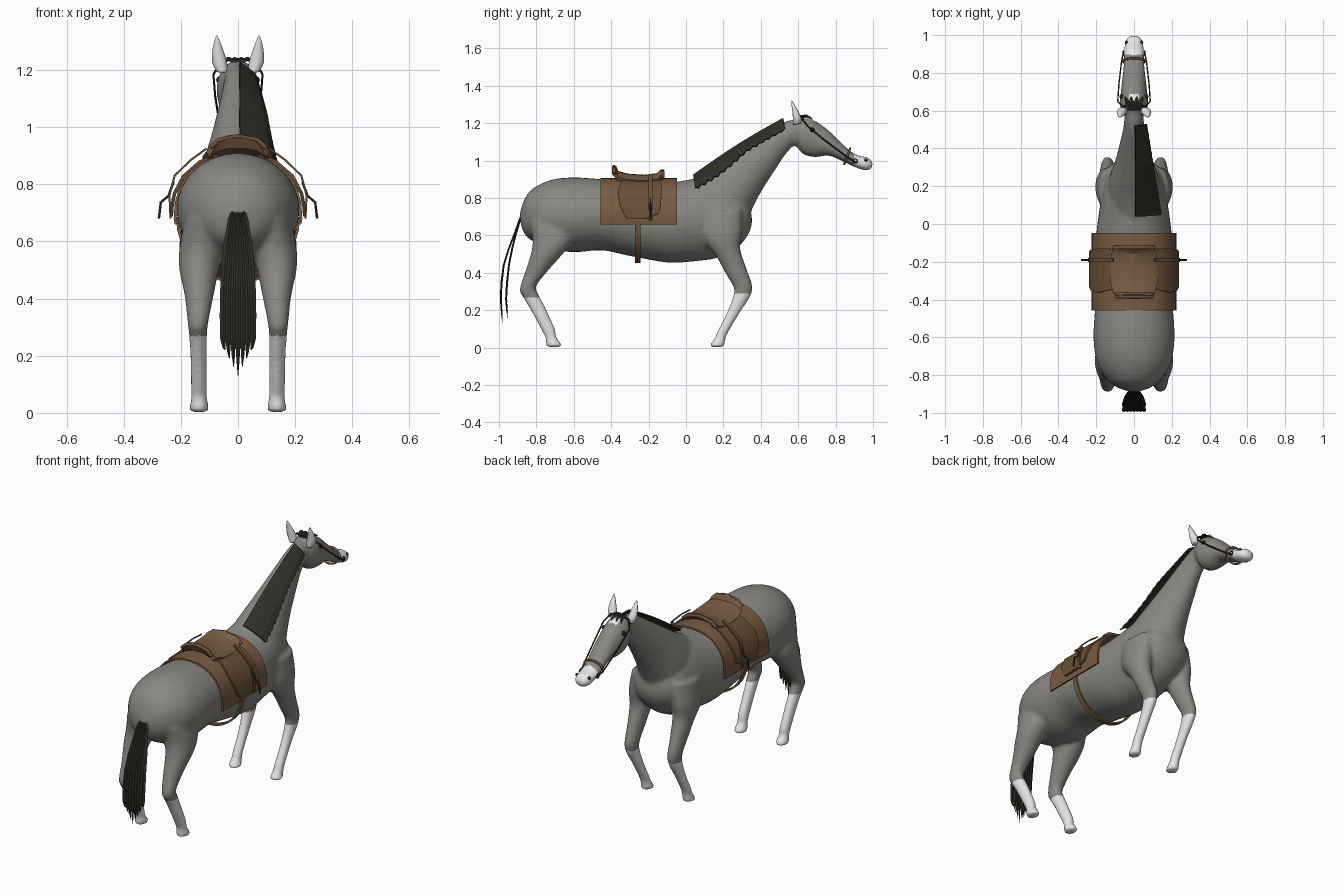
import bpy, bmesh, math
from mathutils import Vector

if "Cube" in bpy.data.objects:
    bpy.data.objects.remove(bpy.data.objects["Cube"])


def material(name, r, g, b):
    m = bpy.data.materials.new(name)
    m.diffuse_color = (r, g, b, 1)
    m.use_nodes = True
    m.node_tree.nodes["Principled BSDF"].inputs["Base Color"].default_value = m.diffuse_color
    return m


GREY = material("grey coat", 0.25, 0.245, 0.225)
WHITE = material("white markings", 0.8, 0.8, 0.8)
DARK = material("dark hair", 0.028, 0.027, 0.02)
BROWN = material("brown leather", 0.19, 0.105, 0.055)
TAN = material("dark leather", 0.14, 0.078, 0.04)
IRON = material("black trim", 0.02, 0.017, 0.014)


def finish(name, bm, mat, smooth=True):
    bmesh.ops.recalc_face_normals(bm, faces=bm.faces[:])
    me = bpy.data.meshes.new(name)
    bm.to_mesh(me)
    bm.free()
    me.materials.append(mat)
    ob = bpy.data.objects.new(name, me)
    bpy.context.collection.objects.link(ob)
    if smooth:
        for p in me.polygons:
            p.use_smooth = True
    return ob


def spline(st, sub):
    """Catmull-Rom resampling of the cross-section list."""
    out = []
    for i in range(len(st) - 1):
        p0, p1, p2, p3 = (st[min(max(i + k, 0), len(st) - 1)] for k in (-1, 0, 1, 2))
        for s in range(sub):
            t = s / sub
            out.append([0.5 * (2 * b + (c - a) * t + (2 * a - 5 * b + 4 * c - d) * t * t
                               + (3 * b - a - 3 * c + d) * t ** 3)
                        for a, b, c, d in zip(p0, p1, p2, p3)])
    return out + [list(st[-1])]


def loft(bm, stations, side=1, n=24, sub=4):
    """Elliptic sections: two outline points (y, z), half width, x centre."""
    rings = []
    for ay, az, by, bz, hw, cx in spline(stations, sub):
        ring = []
        for k in range(n):
            a = 2 * math.pi * k / n
            c = math.cos(a) / 2
            ring.append(bm.verts.new((side * (cx + hw * math.sin(a)),
                                      (ay + by) / 2 + (ay - by) * c,
                                      (az + bz) / 2 + (az - bz) * c)))
        rings.append(ring)
    faces = [bm.faces.new((p[k], p[(k + 1) % n], q[(k + 1) % n], q[k]))
             for p, q in zip(rings, rings[1:]) for k in range(n)]
    faces += [bm.faces.new(rings[0]), bm.faces.new(rings[-1])]
    bmesh.ops.recalc_face_normals(bm, faces=faces)


def sheet(name, rows, mat, thick, smooth=True):
    """Grid of points with thickness."""
    bm = bmesh.new()
    g = [[bm.verts.new(p) for p in r] for r in rows]
    for p, q in zip(g, g[1:]):
        for k in range(len(p) - 1):
            bm.faces.new((p[k], p[k + 1], q[k + 1], q[k]))
    ob = finish(name, bm, mat, False)
    mod = ob.modifiers.new("thickness", "SOLIDIFY")
    mod.thickness, mod.offset = thick, 0
    if smooth:
        bpy.context.view_layer.objects.active = ob
        ob.select_set(True)
        bpy.ops.object.modifier_apply(modifier="thickness")
        bpy.ops.object.shade_smooth_by_angle(angle=math.radians(35))
        ob.select_set(False)
    return ob


def cord(name, pts, mat, r, cyclic=False):
    cu = bpy.data.curves.new(name, "CURVE")
    cu.dimensions = "3D"
    cu.bevel_depth, cu.bevel_resolution, cu.use_fill_caps = r, 1, True
    sp = cu.splines.new("POLY")
    sp.points.add(len(pts) - 1)
    for p, c in zip(sp.points, pts):
        p.co = (*c, 1)
    sp.use_cyclic_u = cyclic
    cu.materials.append(mat)
    ob = bpy.data.objects.new(name, cu)
    bpy.context.collection.objects.link(ob)


# Horse body: torso, neck, head and legs blended into one skin
torso = [(-.888, .72, -.888, .68, .02), (-.865, .79, -.865, .61, .09), (-.82, .85, -.82, .57, .145),
         (-.72, .897, -.74, .53, .197), (-.6, .91, -.6, .51, .215), (-.45, .90, -.45, .52, .207),
         (-.3, .882, -.3, .49, .203), (-.1, .882, -.1, .455, .203), (.03, .9, .03, .46, .19),
         (.15, .92, .17, .48, .17), (.26, .86, .27, .53, .15), (.33, .78, .33, .6, .10),
         (.352, .70, .352, .66, .03)]
neck = [(.03, .9, .3, .58, .15), (.13, .955, .345, .72, .13), (.25, 1.035, .40, .83, .10),
        (.38, 1.12, .47, .94, .075), (.48, 1.185, .53, 1.03, .057), (.55, 1.215, .59, 1.09, .05),
        (.6, 1.22, .64, 1.09, .045)]
head = [(.565, 1.2, .565, 1.13, .035), (.59, 1.225, .59, 1.08, .06), (.65, 1.232, .625, 1.035, .075),
        (.74, 1.18, .69, 1.018, .068), (.81, 1.115, .765, 1.026, .06), (.88, 1.05, .85, .99, .054),
        (.93, 1.025, .91, .962, .053), (.97, 1.018, .965, .946, .047), (.997, .995, .997, .96, .025)]
front_leg = [(.05, .72, .30, .74, .06, .125), (.09, .58, .30, .62, .065, .14),
             (.16, .49, .29, .53, .055, .14), (.215, .39, .325, .42, .042, .14),
             (.255, .32, .355, .33, .035, .14), (.25, .27, .342, .27, .031, .14),
             (.215, .18, .29, .19, .027, .138), (.165, .08, .23, .09, .027, .137),
             (.15, .045, .212, .05, .028, .136), (.128, .015, .208, .02, .033, .136),
             (.13, .003, .2, .003, .032, .136)]
hind_leg = [(-.84, .68, -.58, .68, .075, .11), (-.82, .58, -.6, .58, .08, .125),
            (-.83, .5, -.65, .51, .07, .136), (-.862, .4, -.73, .42, .051, .136),
            (-.89, .31, -.80, .33, .037, .14), (-.872, .27, -.785, .28, .032, .14),
            (-.83, .2, -.75, .21, .029, .138), (-.77, .09, -.7, .1, .028, .137),
            (-.75, .05, -.695, .06, .028, .136), (-.75, .025, -.67, .025, .033, .136),
            (-.745, .003, -.662, .003, .032, .136)]
bm = bmesh.new()
for part in (torso, neck, head):
    loft(bm, [s + (0,) for s in part], n=32)
for side in (1, -1):
    loft(bm, front_leg, side)
    loft(bm, hind_leg, side)
body = finish("horse_body", bm, GREY)
bpy.context.view_layer.objects.active = body
mod = body.modifiers.new("skin", "REMESH")
mod.mode, mod.voxel_size, mod.use_smooth_shade = "VOXEL", 0.0105, True
mod = body.modifiers.new("soften", "SMOOTH")
mod.factor, mod.iterations = 0.5, 5
for m in ("skin", "soften"):
    bpy.ops.object.modifier_apply(modifier=m)
body.data.materials.clear()
body.data.materials.append(GREY)
body.data.materials.append(WHITE)
for p in body.data.polygons:  # white stockings, muzzle and forehead star
    x, y, z = p.center
    sock = z < (.29 if y > 0 else .27)
    star = abs(x) < .025 and .62 < y < .69 and z > 1.19
    p.material_index = int(sock or y > .895 or star)
    p.use_smooth = True

# Ears, eyes and nostrils
for side, tag in ((1, "right"), (-1, "left")):
    bm = bmesh.new()
    loft(bm, [(.575, 1.19, .615, 1.2, .02, .055), (.572, 1.225, .618, 1.225, .026, .064),
              (.568, 1.265, .6, 1.265, .02, .07), (.564, 1.3, .58, 1.3, .01, .073),
              (.564, 1.32, .568, 1.32, .002, .074)], side, 12, 3)
    finish(tag + "_ear", bm, WHITE)
    for nm, co, r in (("eye", (.064, .675, 1.165), .013), ("nostril", (.04, .962, 1.002), .009)):
        bm = bmesh.new()
        bmesh.ops.create_uvsphere(bm, u_segments=10, v_segments=6, radius=r)
        bmesh.ops.translate(bm, verts=bm.verts, vec=(side * co[0], co[1], co[2]))
        finish(tag + "_" + nm, bm, IRON)

# Mane hanging on the right of the neck, with a toothed lower edge
rows = []
for i in range(29):
    t = i / 28
    top = Vector((0, .04 + .48 * t, .922 + .303 * t + .012 * math.sin(math.pi * t)))
    wide, drop = .14 - .08 * t, .062 + .03 * math.sin(math.pi * min(1, t * 1.5 + .15))
    reach = 1 if i % 2 else .86
    rows.append([top + Vector((.006 + wide * math.sin(s * math.pi / 2) * (1 if s else 0),
                               .01 * s, -drop * s))
                 for s in (0, .3 * reach, .65 * reach, reach)])
sheet("mane", rows, DARK, 0.008, False)

# Forelock tufts
bm = bmesh.new()
for x in (-.035, -.012, .012, .035):
    loft(bm, [(.6, 1.24, .6, 1.225, .012, x * .6), (.645, 1.246, .645, 1.232, .013, x),
              (.675, 1.225, .675, 1.22, .002, x * 1.4)], 1, 4, 2)
finish("forelock", bm, DARK, False)

# Tail strands in two layers
bm = bmesh.new()
for k in range(7):
    x = (k - 3) / 3 * .05
    for dy in (0, .028):
        low = .13 + .03 * abs(k - 3) + dy
        d = .005
        loft(bm, [(-.875 - d, .725, -.875 + d, .72, .008, x * .35),
                  (-.92 + dy * .3 - d, .6, -.92 + dy * .3 + d, .6, .012, x * .75),
                  (-.975 + dy - d, .44, -.975 + dy + d, .44, .012, x),
                  (-.99 + dy - d, .26, -.99 + dy + d, .26, .010, x * 1.05),
                  (-.982 + dy, low, -.98 + dy, low, .001, x * .9)], 1, 4, 2)
finish("tail", bm, DARK, False)


# Saddle pad draped over the back
def pad_x(z):
    return .22 * max(0, 1 - (max(0, z - .68) / .222) ** 2.3) ** .5


arc = [(.216, .66)] + [(.22 * math.cos(a) ** .87, .68 + .222 * math.sin(a) ** .87)
                       for a in [i * math.pi / 16 for i in range(8)]] + [(0, .902)]
arc += [(-x, z) for x, z in reversed(arc[:-1])]
sheet("saddle_pad", [[(x, y, z) for x, z in arc] for y in (-.458, -.32, -.18, -.048)], BROWN, .01)

# Saddle flaps, stirrups and leathers
flap = [(.895, -.34, -.14), (.87, -.35, -.13), (.82, -.365, -.13), (.76, -.355, -.135),
        (.71, -.335, -.145), (.68, -.315, -.22)]
for side, tag in ((1, "right"), (-1, "left")):
    sheet(tag + "_flap", [[(side * (pad_x(z) + .013), a + (b - a) * k / 4, z + .008)
                           for k in range(5)] for z, a, b in flap], TAN, .012)
    sheet(tag + "_stirrup_leather",
          [[(side * x, y, z) for y in (-.2, -.18)] for x, z in
           ((.11, .925), (.165, .885), (.222, .83), (.24, .76), (.236, .68))], TAN, .007)
    cord(tag + "_stirrup", [(side * x, -.19, z) for x, z in
                            ((.225, .81), (.243, .76), (.27, .737), (.277, .68))], IRON, .005)

# Seat with raised cantle and pommel
seat = [(-.385, .968, .085), (-.37, .935, .105), (-.31, .918, .118), (-.22, .912, .118),
        (-.15, .922, .112), (-.125, .945, .095)]
sheet("saddle_seat", [[(w * s, y, z - .03 * abs(s) ** 3) for s in (-1, -.75, -.4, 0, .4, .75, 1)]
                      for y, z, w in seat], BROWN, .024)
for nm, (y, z, w) in (("cantle_rim", seat[0]), ("pommel_rim", seat[-1])):
    cord(nm, [(w * s * 1.15, y, z - .04 * abs(s) ** 3) for s in (-1, -.7, 0, .7, 1)], TAN, .01)

# Girth under the belly
rows = []
for i in range(17):
    a = math.pi * (1 + i / 16)
    rows.append([(.212 * math.cos(a), y, .685 + .228 * math.sin(a)) for y in (-.272, -.243)])
sheet("girth", rows, BROWN, .01)

# Bridle: cheek straps, brow strap, noseband
for side, tag in ((1, "right"), (-1, "left")):
    cord(tag + "_cheek_strap", [(side * x, y, z) for x, y, z in
                                ((.06, .62, 1.225), (.086, .65, 1.185), (.08, .74, 1.11),
                                 (.066, .86, 1.02), (.056, .91, .99))], IRON, .004)
    cord(tag + "_bit_ring", [(side * .057, .905 + .012 * math.cos(a), .998 + .012 * math.sin(a))
                             for a in [i * math.pi / 4 for i in range(8)]], IRON, .003, True)
cord("brow_strap", [(-.06, .62, 1.225), (-.03, .63, 1.237), (.03, .63, 1.237), (.06, .62, 1.225)],
     IRON, .005)
cord("noseband", [(.06 * math.sin(a), .862 + .016 * math.cos(a), 1.023 + .042 * math.cos(a))
                  for a in [i * math.pi / 8 for i in range(16)]], BROWN, .006, True)
